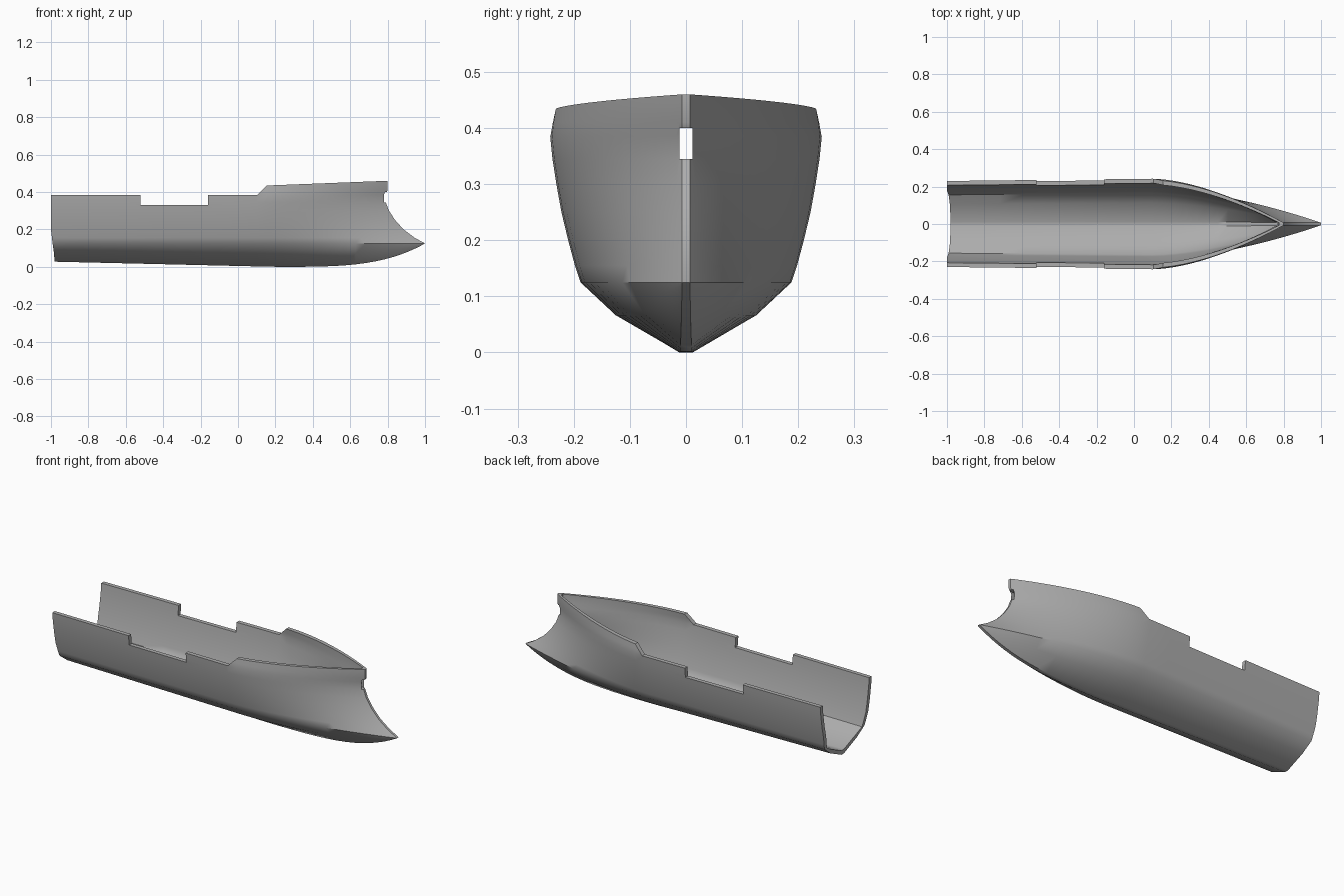
import bpy, bmesh, math

cube = bpy.data.objects.get("Cube")
if cube:
    bpy.data.objects.remove(cube, do_unlink=True)

grey = bpy.data.materials.new("hull grey")
grey.use_nodes = True
colour = (0.42, 0.42, 0.42, 1)
grey.diffuse_color = colour
grey.node_tree.nodes["Principled BSDF"].inputs["Base Color"].default_value = colour

KNEE = 0.1      # where the straight body starts to taper to the bow
STEM = 0.007    # half width of the flat stem
# side waterlines from chine to rail: height, half width, stem position
SIDES = [(0.125, 0.188, 1.0), (0.155, 0.198, 0.945), (0.2, 0.21, 0.885),
         (0.25, 0.222, 0.84), (0.3, 0.231, 0.807), (0.345, 0.238, 0.79),
         (0.385, 0.242, 0.788), (0.41, 0.239, 0.80), (None, 0.235, 0.80)]


def keel_z(x):
    if x > 0.2:
        return 0.125 * ((x - 0.2) / 0.8) ** 3.6
    return 0.028 * (0.2 - x) / 1.2


def sheer_z(x):
    return 0.435 + 0.025 * (x - 0.16) / 0.64


def row_point(row, s, inner):
    """Point on one lengthwise row; s runs -1 (stern) to 0 (knee) to 1 (stem)."""
    if row < 2:
        width, end, z_start = (0.012, 0.125)[row], 1.0, (0.03, 0.07)[row]
    else:
        z_start, width, end = SIDES[row - 2]
        z_start = z_start or 0.4
    if inner:
        end = min(KNEE + (end - KNEE) * 0.965, 0.87)
        width -= (0, 0.012)[row] if row < 2 else 0.024
    start = -1 + 0.02 * max(0, (0.2 - z_start) / 0.17)
    if s < 0:
        x = KNEE + (KNEE - start) * s
        y = width * (1 - 0.05 * (KNEE - x) / 1.1)
    else:
        x = KNEE + (end - KNEE) * s
        y = STEM + (width - STEM) * (1 - s ** 1.68)
    if row < 2:
        k = keel_z(x)
        z = k + row * 0.52 * (0.125 - k)
        if inner:
            z += (0.024, 0.018)[row]
    else:
        z = SIDES[row - 2][0] or sheer_z(x)
    return x, y, z


# hull shell: outer and inner skins lofted from the same rows
rows = range(len(SIDES) + 2)
stations = [-1 + i / 8 for i in range(8)] + [math.sin(i / 20 * math.pi / 2) for i in range(21)]
cols = range(len(stations))
bm = bmesh.new()


def skin(inner, side):
    grid = []
    for r in rows:
        pts = [row_point(r, s, inner) for s in stations]
        grid.append([bm.verts.new((x, y * side, z)) for x, y, z in pts])
    return grid


out_l, out_r, in_l, in_r = skin(0, 1), skin(0, -1), skin(1, 1), skin(1, -1)
# closed ring of rows around each section
ring = out_l[::-1] + out_r + in_r[::-1] + in_l
for a, b in zip(ring, ring[1:] + ring[:1]):
    for c in cols[:-1]:
        bm.faces.new((a[c], a[c + 1], b[c + 1], b[c]))
for r in rows[:-1]:
    # stern edges and stem strips
    for o, i in ((out_l, in_l), (out_r, in_r)):
        bm.faces.new((o[r][0], o[r + 1][0], i[r + 1][0], i[r][0]))
    for p, q in ((out_l, out_r), (in_l, in_r)):
        bm.faces.new((p[r][-1], p[r + 1][-1], q[r + 1][-1], q[r][-1]))
bm.faces.new((out_l[0][0], out_r[0][0], in_r[0][0], in_l[0][0]))
bm.faces.new((out_l[-1][-1], out_r[-1][-1], in_r[-1][-1], in_l[-1][-1]))
# the lower rows meet at the ram tip
bmesh.ops.remove_doubles(bm, verts=bm.verts, dist=1e-5)
bmesh.ops.recalc_face_normals(bm, faces=bm.faces)


def make_object(name, bm):
    mesh = bpy.data.meshes.new(name)
    bm.to_mesh(mesh)
    bm.free()
    mesh.materials.append(grey)
    obj = bpy.data.objects.new(name, mesh)
    bpy.context.collection.objects.link(obj)
    return obj


def cutter(name, profile, half):
    """Side profile in x and z, extruded across the hull."""
    cb = bmesh.new()
    face = cb.faces.new([cb.verts.new((x, -half, z)) for x, z in profile])
    new = bmesh.ops.extrude_face_region(cb, geom=[face])["geom"]
    moved = [v for v in new if isinstance(v, bmesh.types.BMVert)]
    bmesh.ops.translate(cb, verts=moved, vec=(0, 2 * half, 0))
    bmesh.ops.recalc_face_normals(cb, faces=cb.faces)
    obj = make_object(name, cb)
    obj.hide_render = True
    return obj


hull = make_object("hull", bm)
# lowered aft rail with the side openings, and the slot through the stem
rail = cutter("rail_cutter", [(-1.1, 0.385), (-0.52, 0.385), (-0.52, 0.33), (-0.16, 0.33),
                              (-0.16, 0.385), (0.105, 0.385), (0.157, 0.437),
                              (0.157, 0.6), (-1.1, 0.6)], 0.5)
slot = cutter("slot_cutter", [(0.7, 0.345), (0.9, 0.345), (0.9, 0.4), (0.7, 0.4)], 0.012)
for c in (rail, slot):
    mod = hull.modifiers.new(c.name, 'BOOLEAN')
    mod.operation, mod.object, mod.solver = 'DIFFERENCE', c, 'EXACT'
graph = bpy.context.evaluated_depsgraph_get()
cut_mesh = bpy.data.meshes.new_from_object(hull.evaluated_get(graph))
hull.modifiers.clear()
hull.data = cut_mesh
for c in (rail, slot):
    bpy.data.objects.remove(c, do_unlink=True)

bpy.ops.object.select_all(action='DESELECT')
hull.select_set(True)
bpy.context.view_layer.objects.active = hull
bpy.ops.object.shade_smooth_by_angle(angle=math.radians(38))
